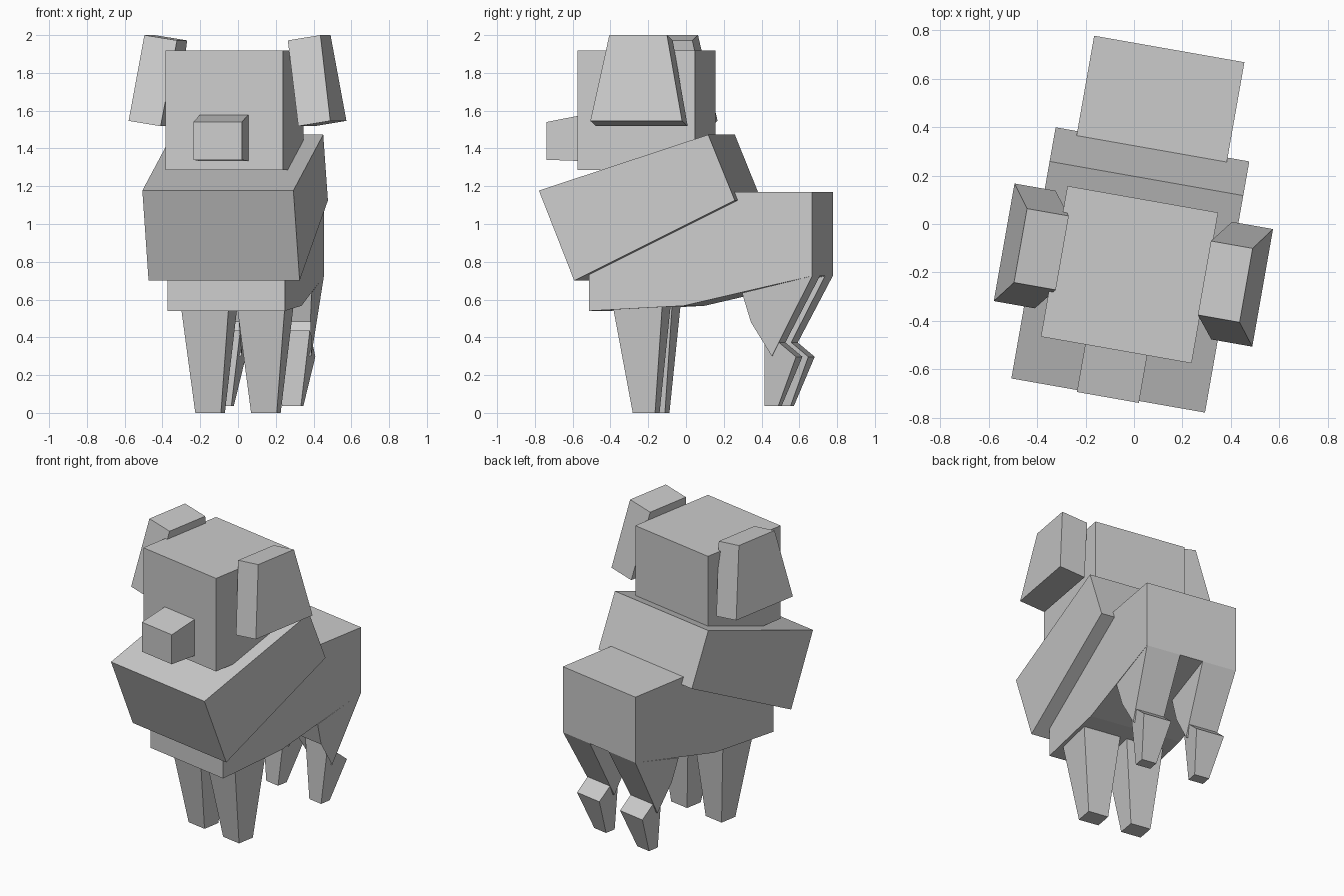
import bpy, bmesh, math
from mathutils import Matrix

if "Cube" in bpy.data.objects:
    bpy.data.objects.remove(bpy.data.objects["Cube"])

TURN = Matrix.Rotation(math.radians(-10), 4, 'Z')   # the whole animal is turned a little


def solid(name, profile, near, far, mid=0.018, tilt=0.0, side=1, open_edge=None):
    """Prism across x from a (y, z) side profile; near/far give x per point.
    tilt raises the far side, side=-1 mirrors, open_edge skips one strip."""
    n = len(profile)
    near = near if isinstance(near, list) else [near] * n
    far = far if isinstance(far, list) else [far] * n
    bm = bmesh.new()
    a = [bm.verts.new((mid + side * x, y, z)) for x, (y, z) in zip(near, profile)]
    b = [bm.verts.new((mid + side * x, y, z + tilt)) for x, (y, z) in zip(far, profile)]
    bm.faces.new(a)
    bm.faces.new(b[::-1])
    for i in range(n):
        j = (i + 1) % n
        if i != open_edge:
            bm.faces.new((a[i], b[i], b[j], a[j]))
    bmesh.ops.recalc_face_normals(bm, faces=bm.faces)
    bm.transform(TURN)
    mesh = bpy.data.meshes.new(name)
    bm.to_mesh(mesh)
    bm.free()
    obj = bpy.data.objects.new(name, mesh)
    bpy.context.collection.objects.link(obj)
    return obj


# Body with a bent belly
solid("body", [(-0.462, 0.54), (0.047, 0.567), (0.737, 0.725), (0.737, 1.17), (-0.462, 1.17)],
      -0.315, 0.315)

# Sloping shoulder block
solid("shoulders", [(-0.526, 0.70), (0.337, 1.125), (0.194, 1.473), (-0.716, 1.177)],
      -0.406, 0.406)

# Cube head and snout
solid("head", [(-0.525, 1.287), (0.107, 1.287), (0.107, 1.918), (-0.525, 1.918)],
      -0.316, 0.316)
solid("snout", [(-0.724, 1.34), (-0.50, 1.332), (-0.50, 1.583), (-0.724, 1.54)],
      -0.13, 0.13)

for side, label in ((1, "right"), (-1, "left")):
    # Ears flare outwards and widen towards the bottom
    solid(f"ear_{label}", [(-0.414, 1.518), (0.079, 1.518), (-0.014, 1.972), (-0.324, 1.972)],
          [0.37, 0.37, 0.298, 0.298], [0.542, 0.542, 0.473, 0.473],
          mid=0.027, tilt=0.028, side=side)

    # Front legs taper to the ground
    solid(f"front_leg_{label}", [(-0.242, 0.0), (-0.122, 0.0), (-0.072, 0.58), (-0.341, 0.58)],
          [0.081, 0.081, 0.021, 0.021], [0.219, 0.219, 0.281, 0.281],
          mid=0.032, side=side)

    # Back thigh comes to an edge at the hock, its lower front is open
    solid(f"thigh_{label}", [(0.737, 0.725), (0.36, 0.635), (0.405, 0.48), (0.515, 0.30)],
          [0.08, 0.08, 0.085, 0.09], [0.314, 0.314, 0.30, 0.285],
          side=side, open_edge=2)

    # Back shin
    solid(f"shin_{label}", [(0.477, 0.436), (0.645, 0.297), (0.541, 0.036), (0.466, 0.036)],
          [0.09, 0.09, 0.136, 0.136], [0.284, 0.284, 0.238, 0.238], side=side)
